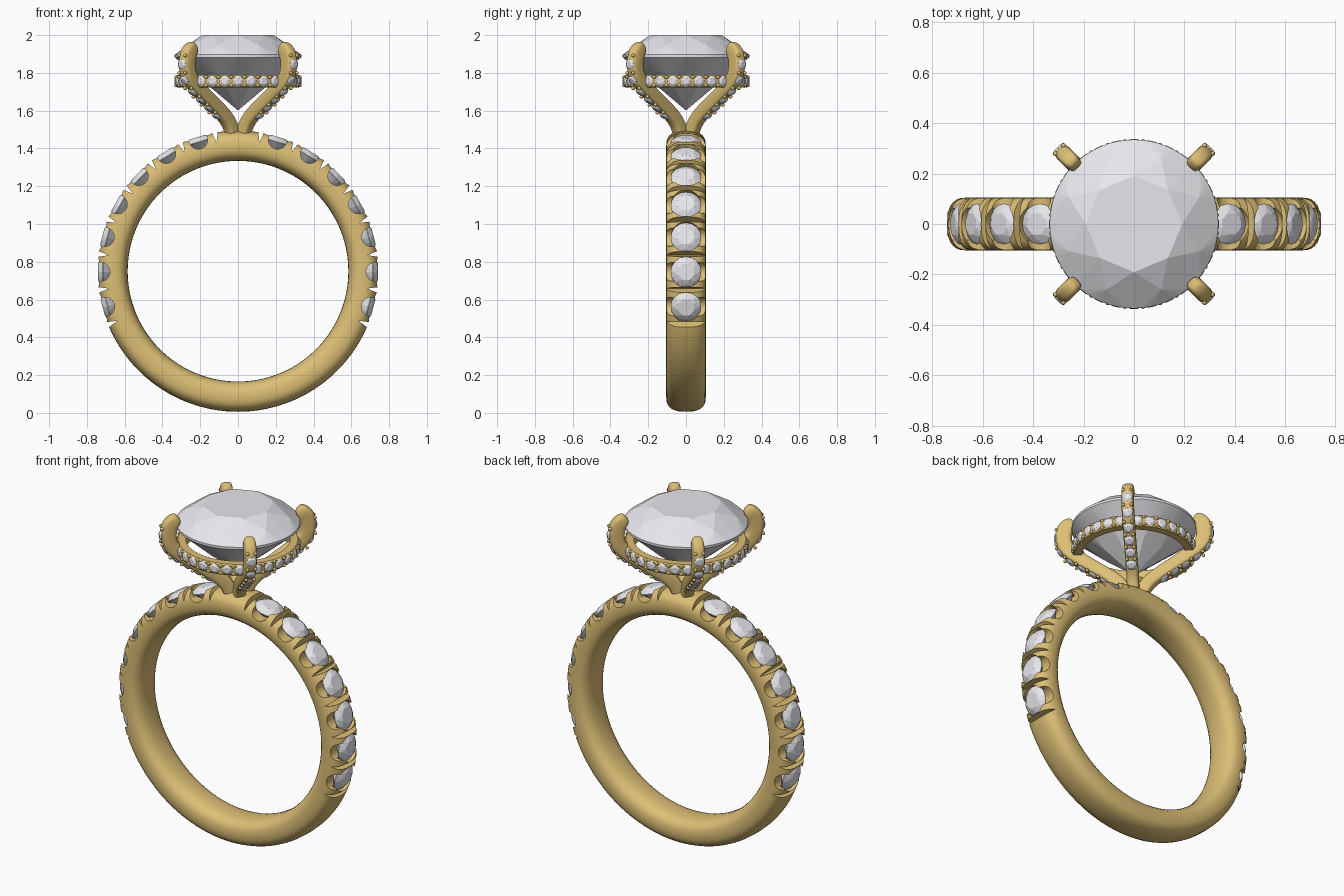
import bpy, bmesh
from math import sin, cos, pi, radians, copysign
from mathutils import Vector, Matrix

if "Cube" in bpy.data.objects:
    bpy.data.objects.remove(bpy.data.objects["Cube"])

CZ, R_MID = 0.75, 0.664          # band centre height, section centre radius


def material(name, rgb):
    m = bpy.data.materials.new(name)
    m.diffuse_color = (*rgb, 1)
    m.use_nodes = True
    m.node_tree.nodes["Principled BSDF"].inputs["Base Color"].default_value = m.diffuse_color
    return m


GOLD = material("gold", (0.72, 0.52, 0.18))
GEM = material("gemstone", (0.80, 0.80, 0.84))


def finish(bm, name, mat, angle=None):
    bmesh.ops.recalc_face_normals(bm, faces=bm.faces)
    me = bpy.data.meshes.new(name)
    bm.to_mesh(me)
    bm.free()
    ob = bpy.data.objects.new(name, me)
    bpy.context.collection.objects.link(ob)
    if mat:
        me.materials.append(mat)
    if angle:
        smooth(ob, angle)
    return ob


def activate(ob):
    bpy.ops.object.select_all(action='DESELECT')
    ob.select_set(True)
    bpy.context.view_layer.objects.active = ob


def smooth(ob, angle):
    activate(ob)
    bpy.ops.object.shade_smooth_by_angle(angle=radians(angle))


def superellipse(a, b, n, power):
    f = lambda v: copysign(abs(v) ** (2 / power), v)
    return [(a * f(cos(2 * pi * i / n)), b * f(sin(2 * pi * i / n))) for i in range(n)]


def frame(pos, normal):
    return Matrix.Translation(pos) @ Vector(normal).to_track_quat('Z', 'Y').to_matrix().to_4x4()


def add_gem(bm, mat, r, girdle=16):
    """Brilliant cut: hull of table, crown, girdle, pavilion and culet points."""
    rings = [(8, 0.57, 0.34, 0.5), (8, 0.84, 0.18, 0), (girdle, 1, 0.03, 0),
             (girdle, 1, -0.01, 0), (8, 0.5, -0.46, 0)]
    pts = [(q * cos(2 * pi * (i + o) / n), q * sin(2 * pi * (i + o) / n), z)
           for n, q, z, o in rings for i in range(n)] + [(0, 0, -0.85)]
    verts = [bm.verts.new(mat @ (Vector(p) * r)) for p in pts]
    bmesh.ops.convex_hull(bm, input=verts)


def add_bead(bm, pos, r):
    bmesh.ops.create_icosphere(bm, subdivisions=2, radius=r, matrix=Matrix.Translation(pos))


def lathe(section, n, closed_z):
    """Revolve a closed (radius, offset) section about z."""
    bm = bmesh.new()
    rows = [[bm.verts.new((r * cos(2 * pi * i / n), r * sin(2 * pi * i / n), h + closed_z))
             for r, h in section] for i in range(n)]
    m = len(section)
    for i in range(n):
        a, b = rows[i], rows[(i + 1) % n]
        for j in range(m):
            bm.faces.new((a[j], b[j], b[(j + 1) % m], a[(j + 1) % m]))
    return bm


# Band: rounded section swept round the finger hole
bm = lathe([(R_MID + x, y) for x, y in superellipse(0.08, 0.105, 28, 2.6)], 144, 0)
bmesh.ops.transform(bm, verts=bm.verts, matrix=Matrix.Translation((0, 0, CZ)) @ Matrix.Rotation(pi / 2, 4, 'X'))
band = finish(bm, "band", GOLD)

# Band stones, seven on each shoulder
STEP = 14.7
angles = [-15 + STEP * i for i in range(7)]
sides = [a for a in angles] + [180 - a for a in angles]
cuts = [-15 + STEP * (i - 0.5) for i in range(8)]
cuts += [180 - a for a in cuts]


def radial(deg, r):
    d = Vector((cos(radians(deg)), 0, sin(radians(deg))))
    return Vector((0, 0, CZ)) + d * r, d


bm = bmesh.new()
for a in sides:
    p, d = radial(a, 0.714)
    add_gem(bm, frame(p, d), 0.081)
finish(bm, "band_stones", GEM)

# Cutters: round seats, side scallops and notches between stones
seat, scallop, notch = bmesh.new(), bmesh.new(), bmesh.new()
for a in sides:
    p, d = radial(a, 0.76)
    bmesh.ops.create_cone(seat, cap_ends=True, segments=24, radius1=0.081, radius2=0.081, depth=0.12,
                          matrix=frame(p, d))
    p, d = radial(a, 0.728)
    bmesh.ops.create_cone(scallop, cap_ends=True, segments=24, radius1=0.05, radius2=0.05, depth=0.4,
                          matrix=Matrix.Translation(p) @ Matrix.Rotation(pi / 2, 4, 'X'))
for a in cuts:
    t = Vector((-sin(radians(a)), 0, cos(radians(a))))
    tip, top = radial(a, 0.69)[0], radial(a, 0.78)[0]
    tri = [[notch.verts.new(q + Vector((0, y, 0))) for q in (tip, top + t * 0.024, top - t * 0.024)]
           for y in (-0.2, 0.2)]
    notch.faces.new(tri[0])
    notch.faces.new(tri[1])
    for i in range(3):
        j = (i + 1) % 3
        notch.faces.new((tri[0][i], tri[0][j], tri[1][j], tri[1][i]))
for cut_bm, name in ((scallop, "scallop_cutter"), (seat, "seat_cutter"), (notch, "notch_cutter")):
    cutter = finish(cut_bm, name, None)
    cutter.hide_render = True
    mod = band.modifiers.new(name, 'BOOLEAN')
    mod.operation, mod.solver, mod.object = 'DIFFERENCE', 'EXACT', cutter
    activate(band)
    bpy.ops.object.modifier_apply(modifier=name)
    bpy.data.objects.remove(cutter)
smooth(band, 30)

# Centre stone
bm = bmesh.new()
add_gem(bm, Matrix.Translation((0, 0, 1.886)) @ Matrix.Rotation(pi / 8, 4, 'Z'), 0.335, 64)
finish(bm, "centre_stone", GEM)

# Gallery rail under the centre stone
finish(lathe([(0.28, -0.033), (0.322, -0.033), (0.33, -0.025), (0.33, 0.025), (0.322, 0.033), (0.28, 0.033)],
             96, 1.756), "gallery_rail", GOLD, 30)

small, beads = bmesh.new(), bmesh.new()
for k in range(4):
    for i in range(-3, 4):
        a = radians(90 * k + 12.3 * i)
        d = Vector((cos(a), sin(a), 0))
        add_gem(small, frame(d * 0.327 + Vector((0, 0, 1.756)), d), 0.029)
    for i in range(-3, 3):
        a = radians(90 * k + 12.3 * (i + 0.5))
        for z in (-0.022, 0.022):
            add_bead(beads, (0.329 * cos(a), 0.329 * sin(a), 1.756 + z), 0.01)

# Four prongs: path of (radius, height, half depth), rising from the band
path = [(0.03, 1.44, 0.04), (0.045, 1.50, 0.04), (0.08, 1.555, 0.04), (0.135, 1.60, 0.04),
        (0.25, 1.68, 0.04), (0.345, 1.748, 0.042), (0.378, 1.80, 0.045), (0.383, 1.86, 0.047),
        (0.372, 1.905, 0.047), (0.345, 1.935, 0.038), (0.325, 1.95, 0.022)]
P = [Vector((r, z)) for r, z, h in path]


def along(s):
    """Point and outward normal at arc length s, measured from the 4th path point."""
    for i in range(3, len(P) - 1):
        seg = P[i + 1] - P[i]
        if s <= seg.length:
            n0 = tangent(i).lerp(tangent(i + 1), s / seg.length).normalized()
            return P[i] + seg * (s / seg.length), Vector((n0.y, -n0.x))
        s -= seg.length


def tangent(i):
    return (P[min(i + 1, len(P) - 1)] - P[max(i - 1, 0)]).normalized()


bm = bmesh.new()
for k in range(4):
    a = radians(45 + 90 * k)
    out, side, up = Vector((cos(a), sin(a), 0)), Vector((-sin(a), cos(a), 0)), Vector((0, 0, 1))
    rows = []
    for i, (r, z, h) in enumerate(path):
        t = tangent(i)
        n = out * t.y - up * t.x
        w = 0.034 if i < len(path) - 1 else 0.022
        rows.append([bm.verts.new(out * r + up * z + n * x + side * y)
                     for x, y in superellipse(h, w, 16, 3.2)])
    for u, v in zip(rows, rows[1:]):
        for j in range(16):
            bm.faces.new((u[j], u[(j + 1) % 16], v[(j + 1) % 16], v[j]))
    bm.faces.new(rows[0])
    bm.faces.new(rows[-1])
    for i in range(6):
        q, n = along(0.005 + 0.072 * i)
        n3 = out * n.x + up * n.y
        add_gem(small, frame(out * q.x + up * q.y + n3 * 0.039, n3), 0.028)
        q, n = along(0.005 + 0.072 * (i + 0.5))
        for y in (-0.022, 0.022):
            add_bead(beads, out * (q.x + n.x * 0.041) + up * (q.y + n.y * 0.041) + side * y, 0.01)
prongs = finish(bm, "prongs", GOLD, 60)
mod = prongs.modifiers.new("round", 'SUBSURF')
mod.levels = mod.render_levels = 2

finish(small, "accent_stones", GEM)
finish(beads, "setting_beads", GOLD, 60)
